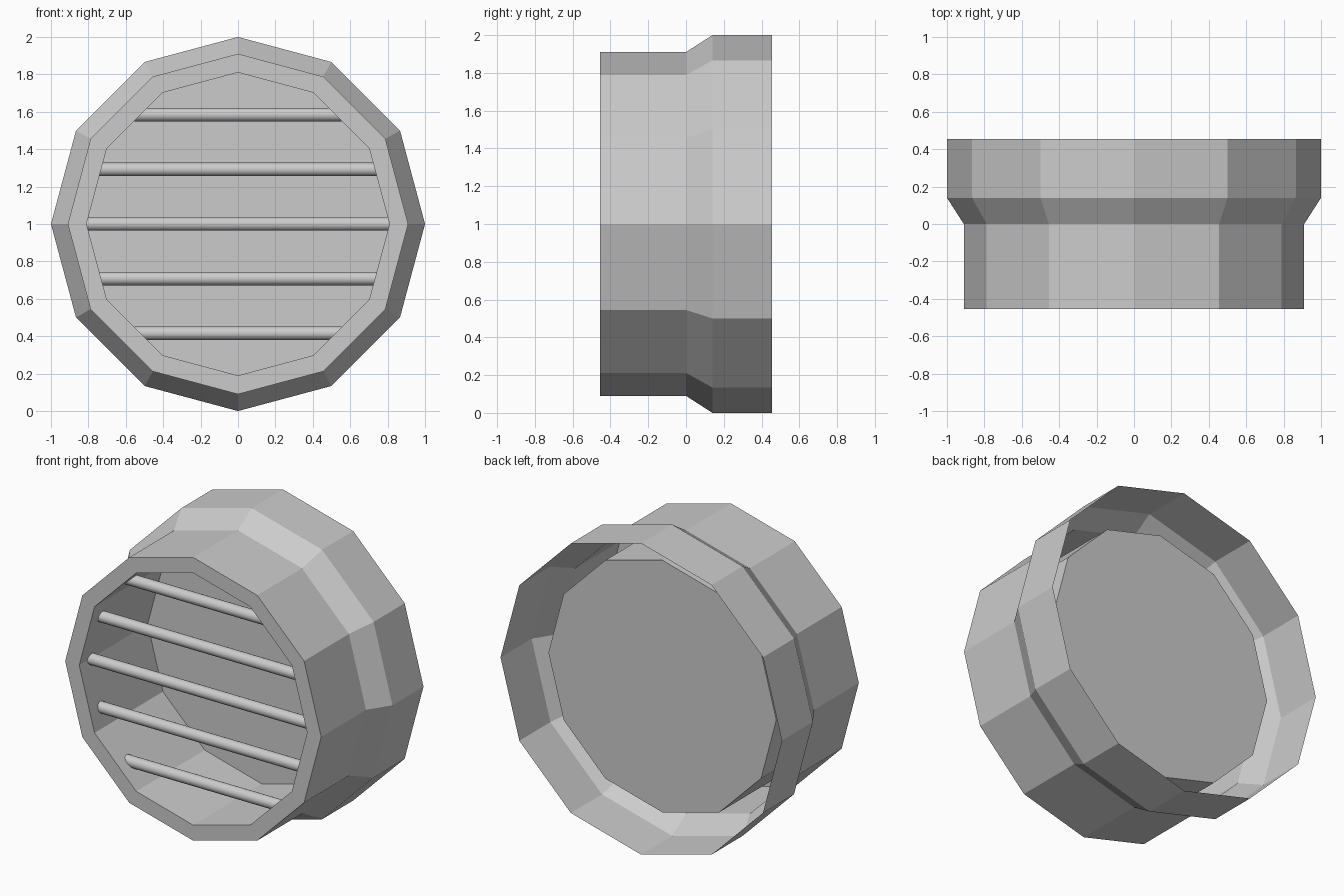
import bpy
import bmesh
import math

cube = bpy.data.objects.get("Cube")
if cube:
    bpy.data.objects.remove(cube, do_unlink=True)

SIDES = 12
INNER = 0.81


def make_material(name, color):
    mat = bpy.data.materials.new(name)
    mat.use_nodes = True
    mat.diffuse_color = color
    mat.node_tree.nodes["Principled BSDF"].inputs["Base Color"].default_value = color
    return mat


grey = make_material("light grey", (0.6, 0.6, 0.6, 1))


# Housing: flared sleeve open at the back, front lip, inner cup with a flat floor
def build_housing():
    profile = [(1, 0.455), (1, 0.14), (0.91, 0), (0.91, -0.455),
               (INNER, -0.455), (INNER, 0.24)]
    bm = bmesh.new()
    rings = []
    for r, y in profile:
        angles = [2 * math.pi * j / SIDES for j in range(SIDES)]
        rings.append([bm.verts.new((r * math.cos(a), y, 1 + r * math.sin(a)))
                      for a in angles])
    for a, b in zip(rings, rings[1:]):
        for j in range(SIDES):
            k = (j + 1) % SIDES
            bm.faces.new((a[j], a[k], b[k], b[j]))
    bm.faces.new(rings[-1])
    mesh = bpy.data.meshes.new("housing")
    bm.to_mesh(mesh)
    bm.free()
    mesh.materials.append(grey)
    obj = bpy.data.objects.new("housing", mesh)
    bpy.context.collection.objects.link(obj)


# Half width of the twelve-sided opening at a height from its centre
def half_chord(h):
    apothem = INNER * math.cos(math.pi / SIDES)
    normals = [math.radians(d) for d in (15, 45, 75)]
    return min((apothem - abs(h) * math.sin(n)) / math.cos(n) for n in normals)


# Round grille bars spanning the opening
def build_bar(index):
    h = index * 0.292
    length = 2 * (half_chord(h) + 0.03)
    bpy.ops.mesh.primitive_cylinder_add(
        vertices=20, radius=0.036, depth=length,
        location=(0, -0.34, 1 + h), rotation=(0, math.pi / 2, 0))
    bar = bpy.context.object
    bar.name = f"grille_bar_{index + 3}"
    bar.data.materials.append(grey)
    bpy.ops.object.shade_smooth_by_angle()


build_housing()
for i in range(-2, 3):
    build_bar(i)
